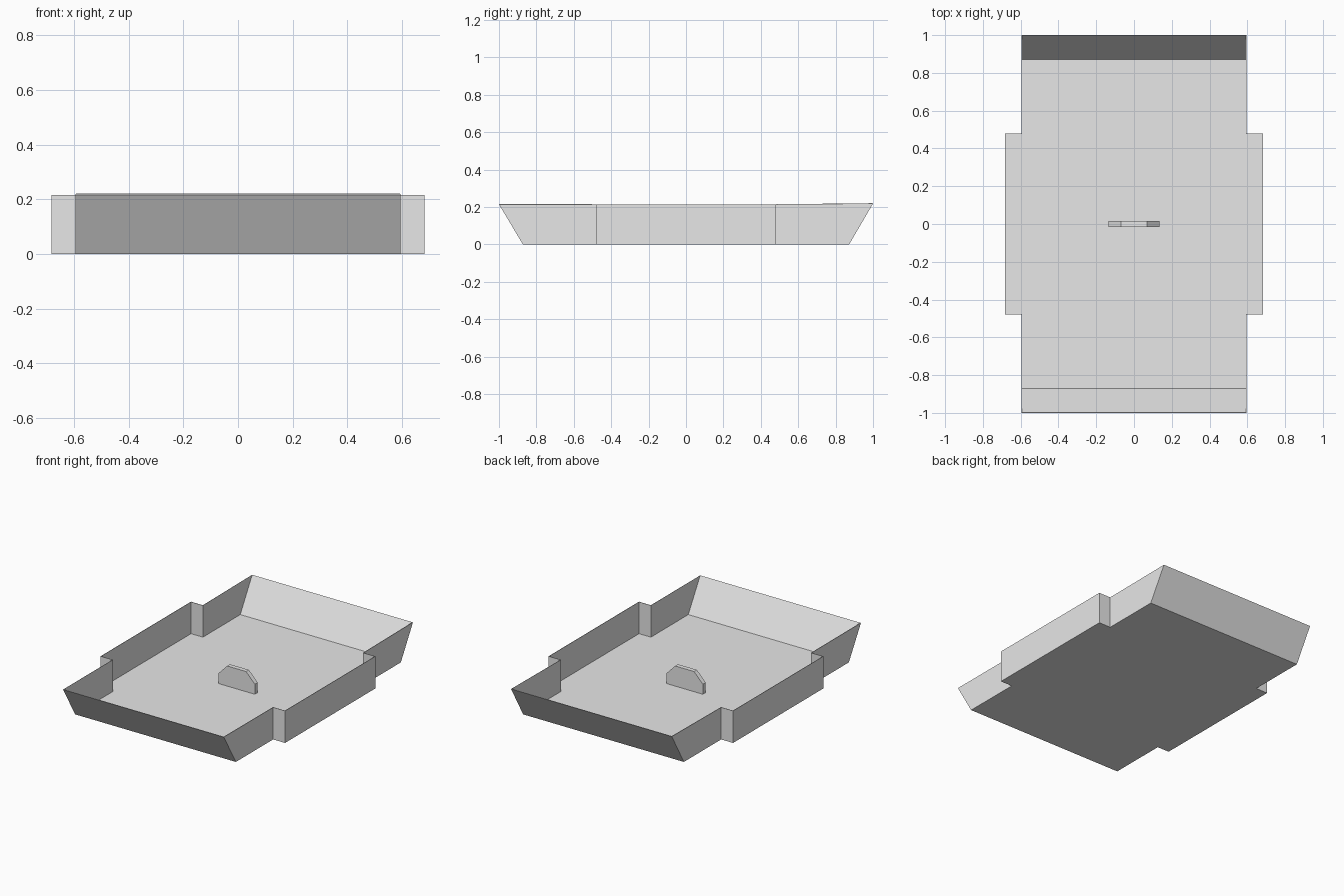
import bpy
import bmesh

cube = bpy.data.objects.get("Cube")
if cube:
    bpy.data.objects.remove(cube, do_unlink=True)

grey = bpy.data.materials.new("light_grey")
grey.use_nodes = True
grey.diffuse_color = (0.8, 0.8, 0.8, 1)
grey.node_tree.nodes["Principled BSDF"].inputs["Base Color"].default_value = (0.8, 0.8, 0.8, 1)

HEIGHT = 0.215
FLOOR_END, RIM_END = 0.872, 1.0
END_X, SIDE_X, SIDE_Y = 0.595, 0.683, 0.478


def add_object(name, bm):
    mesh = bpy.data.meshes.new(name)
    bm.to_mesh(mesh)
    bm.free()
    mesh.materials.append(grey)
    obj = bpy.data.objects.new(name, mesh)
    bpy.context.collection.objects.link(obj)
    return obj


# Tray: stepped floor outline with upright sides and flared ends
quarter = [(SIDE_X, SIDE_Y), (END_X, SIDE_Y), (END_X, FLOOR_END)]
half = quarter + [(-x, y) for x, y in reversed(quarter)]
outline = half + [(-x, -y) for x, y in half]

bm = bmesh.new()
base = [bm.verts.new((x, y, 0)) for x, y in outline]
rim = []
for x, y in outline:
    at_end = abs(y) == FLOOR_END
    top_y = (RIM_END if y > 0 else -RIM_END) if at_end else y
    top_z = HEIGHT + 0.004 if at_end and y > 0 else HEIGHT
    rim.append(bm.verts.new((x, top_y, top_z)))
bm.faces.new(base[::-1])
for i in range(len(base)):
    j = (i + 1) % len(base)
    bm.faces.new((base[i], base[j], rim[j], rim[i]))
tray = add_object("tray", bm)

# Thin sheet thickness, inside the outline
sheet = tray.modifiers.new("sheet_thickness", 'SOLIDIFY')
sheet.thickness = 0.004
sheet.offset = -1

# Central handle: upright plate with chamfered top corners
profile = [(-0.135, 0), (0.135, 0), (0.135, 0.07),
           (0.07, 0.137), (-0.07, 0.137), (-0.135, 0.07)]
bm = bmesh.new()
face = bm.faces.new([bm.verts.new((x, -0.015, z)) for x, z in profile])
grown = bmesh.ops.extrude_face_region(bm, geom=[face])["geom"]
bmesh.ops.translate(bm, vec=(0, 0.03, 0),
                    verts=[g for g in grown if isinstance(g, bmesh.types.BMVert)])
bmesh.ops.recalc_face_normals(bm, faces=bm.faces)
add_object("handle", bm)
